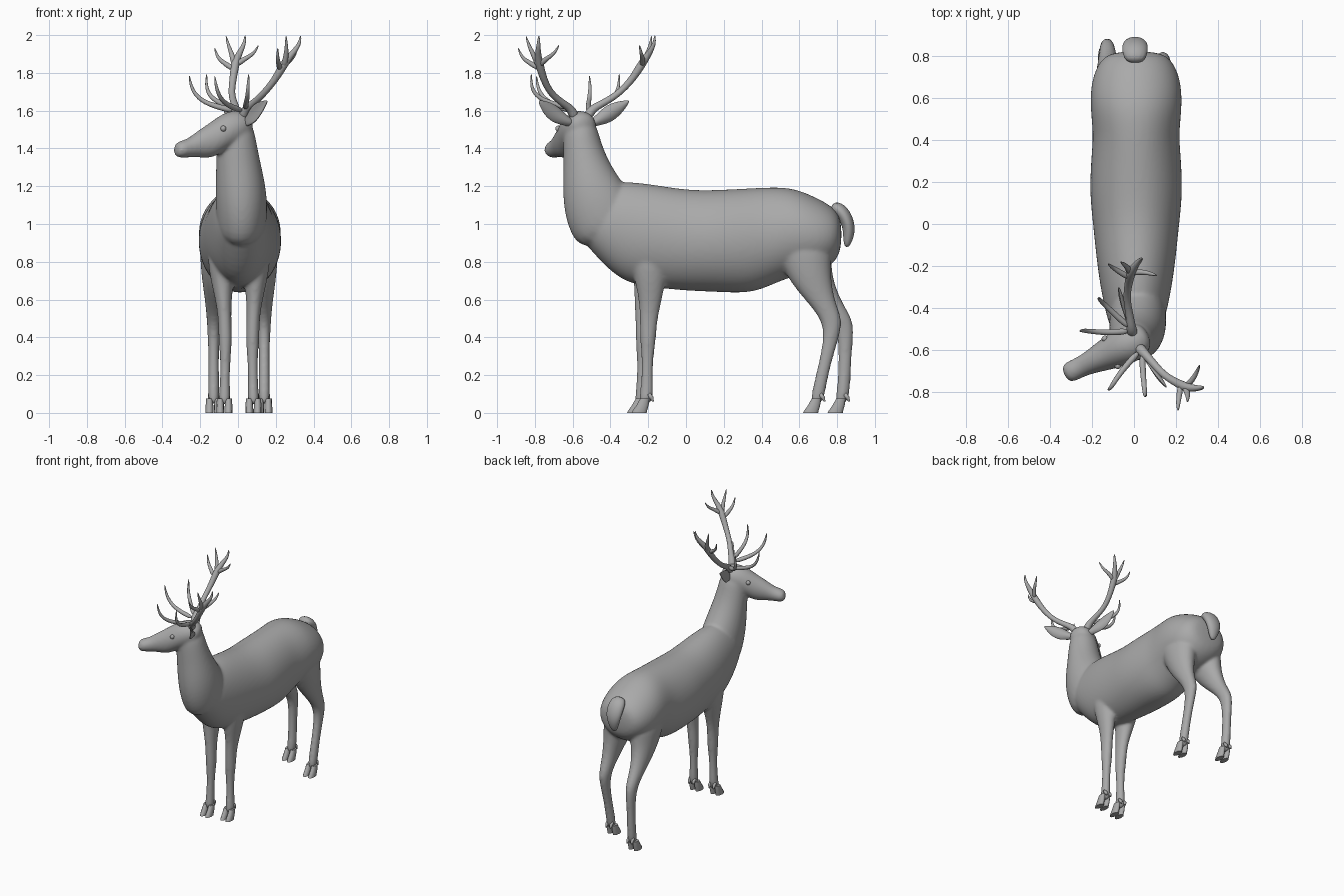
import bpy, bmesh, math
from mathutils import Vector

cube = bpy.data.objects.get("Cube")
if cube:
    bpy.data.objects.remove(cube, do_unlink=True)

grey = bpy.data.materials.new("plain_grey")
grey.use_nodes = True
grey.diffuse_color = (0.4, 0.4, 0.4, 1)
grey.node_tree.nodes["Principled BSDF"].inputs["Base Color"].default_value = grey.diffuse_color

X, Y = Vector((1, 0, 0)), Vector((0, 1, 0))
UP = Vector((0, 0, 1))
# Turned head frame: forward and sideways axes
FWD = Vector((-0.9, -0.43, 0)).normalized()
SIDE = Vector((0.43, -0.9, 0)).normalized()


def head_pos(f, l, z):
    return Vector((0, -0.56, z)) + FWD * f + SIDE * l


def loft(bm, rings, u, v=None, sides=12, cup=0.0):
    """Skin elliptical rings (centre, radius along u, radius along v)."""
    loops = []
    for i, (c, ru, rv) in enumerate(rings):
        t = rings[min(i + 1, len(rings) - 1)][0] - rings[max(i - 1, 0)][0]
        t.normalize()
        a = u if v else (u - t * u.dot(t)).normalized()
        b = v or t.cross(a)
        loop = []
        for k in range(sides):
            ang = math.tau * k / sides
            p = a * ru * math.cos(ang) + b * (rv * math.sin(ang) + cup * ru * math.cos(ang) ** 2)
            loop.append(bm.verts.new(c + p))
        loops.append(loop)
    for p, q in zip(loops, loops[1:]):
        for k in range(sides):
            m = (k + 1) % sides
            bm.faces.new((p[k], p[m], q[m], q[k]))
    bm.faces.new(loops[0][::-1])
    bm.faces.new(loops[-1])


def finish(name, bm, subdiv=2, blend=False):
    bmesh.ops.recalc_face_normals(bm, faces=bm.faces)
    for f in bm.faces:
        f.smooth = subdiv > 0
    mesh = bpy.data.meshes.new(name)
    bm.to_mesh(mesh)
    bm.free()
    mesh.materials.append(grey)
    obj = bpy.data.objects.new(name, mesh)
    bpy.context.collection.objects.link(obj)
    if subdiv:
        obj.modifiers.new("Round", "SUBSURF").levels = subdiv
        obj.modifiers["Round"].render_levels = subdiv
    if blend:
        mod = obj.modifiers.new("Merge", "REMESH")
        mod.mode, mod.voxel_size, mod.use_smooth_shade = "VOXEL", 0.01, True
        mod = obj.modifiers.new("Soften", "SMOOTH")
        mod.factor, mod.iterations = 0.5, 8
    return obj


# Body: torso, neck, head and legs merged into one skin
body = bmesh.new()

# Torso: y, top, bottom, half width
torso = [(-.61, 1.12, .99, .06), (-.5, 1.2, .85, .13), (-.35, 1.235, .69, .165),
         (-.2, 1.22, .66, .19), (0, 1.185, .64, .21), (.15, 1.185, .635, .228),
         (.33, 1.195, .625, .218), (.43, 1.2, .66, .208), (.56, 1.2, .72, .225),
         (.68, 1.15, .73, .22), (.78, 1.095, .78, .18), (.825, 1.03, .86, .11)]
loft(body, [(Vector((.01, y, (t + b) / 2)), w, (t - b) / 2) for y, t, b, w in torso], X, UP, 16)

# Neck: centre, half width, half depth
neck = [(.015, -.38, .92, .13, .19), (.02, -.45, 1.06, .14, .2), (.015, -.5, 1.18, .138, .165),
        (0, -.535, 1.33, .118, .118), (-.01, -.555, 1.45, .106, .1), (-.01, -.56, 1.55, .085, .08)]
loft(body, [(Vector(p[:3]), p[3], p[4]) for p in neck], X, None, 16)

# Head: forward, height, half width, half height
head = [(-.08, 1.53, .06, .05), (0, 1.515, .097, .095), (.08, 1.49, .092, .105),
        (.16, 1.44, .076, .1), (.23, 1.425, .058, .074), (.29, 1.402, .05, .052),
        (.335, 1.395, .054, .048), (.37, 1.39, .04, .035)]
loft(body, [(head_pos(f, 0, z), w, h) for f, z, w, h in head], SIDE, UP)

# Legs: x, y, z, half width, half depth (mirrored, each with its own stride)
front_leg = [(.09, -.19, .88, .09, .12), (.09, -.19, .72, .067, .09), (.082, -.2, .6, .045, .063),
             (.075, -.21, .5, .036, .049), (.072, -.213, .38, .038, .043), (.072, -.216, .3, .029, .033),
             (.074, -.218, .18, .027, .031), (.076, -.22, .1, .032, .038), (.077, -.23, .04, .03, .034)]
hind_leg = [(.1, .6, .95, .11, .19), (.11, .63, .8, .1, .14), (.125, .665, .68, .07, .11),
            (.13, .72, .58, .05, .075), (.132, .775, .49, .04, .058), (.134, .77, .4, .032, .042),
            (.134, .735, .26, .029, .034), (.134, .705, .13, .032, .037), (.134, .69, .04, .03, .035)]


def hind_shift(s, z):
    return 0.0 if s > 0 else 0.13 * min(1, max(0, (0.75 - z) / 0.6))


def front_shift(s, z):
    return (0.012 if s > 0 else -0.012) * (z < 0.7)


feet = []
for label, path, shift in (("front", front_leg, front_shift), ("hind", hind_leg, hind_shift)):
    for s, side in ((1, "left"), (-1, "right")):
        rings = [(Vector((s * x + .005, y + shift(s, z), z)), rx, ry) for x, y, z, rx, ry in path]
        loft(body, rings, X, Y)
        feet.append((f"{side}_{label}_hoof", rings[-1][0]))
finish("body", body, 2, True)

# Cloven hooves with dewclaws
for name, c in feet:
    bm = bmesh.new()
    for d in (-1, 1):
        base = Vector((c.x + d * .018, c.y, 0))
        toe = [(0, .075, .018, .026), (-.012, .04, .02, .034), (-.026, .012, .021, .04), (-.03, 0, .021, .042)]
        loft(bm, [(base + Vector((d * .004, y, z)), rx, ry) for y, z, rx, ry in toe], X, Y, 10)
        claw = [(.02, .1, .012), (.036, .08, .012), (.044, .06, .005)]
        loft(bm, [(base + Vector((0, y, z)), r, r) for y, z, r in claw], X, None, 6)
    obj = finish(name, bm, 0)
    for p in obj.data.polygons:
        p.use_smooth = abs(p.normal.z) < 0.9

# Tail
bm = bmesh.new()
tail = [(.77, 1.1, .045, .03), (.825, 1.07, .066, .042), (.862, 1.0, .062, .036),
        (.862, .94, .045, .032), (.85, .875, .018, .014)]
loft(bm, [(Vector((.005, y, z)), w, d) for y, z, w, d in tail], X)
finish("tail", bm)

# Antlers: forward, sideways, height, radius
beam = [(-.01, .035, 1.56, .032), (-.015, .06, 1.61, .025), (-.035, .12, 1.64, .02), (-.055, .2, 1.69, .019),
        (-.095, .26, 1.765, .02), (-.125, .3, 1.845, .026), (-.16, .325, 1.9, .018),
        (-.2, .34, 1.95, .011), (-.205, .34, 2.0, .004)]
brow_tine = [(0, .055, 1.6, .018), (.08, .085, 1.62, .016), (.155, .125, 1.65, .013),
             (.2, .155, 1.71, .011), (.212, .155, 1.79, .003)]
second_tine = [(-.01, .07, 1.615, .018), (.025, .15, 1.635, .015), (.052, .225, 1.67, .013),
               (.065, .258, 1.72, .01), (.06, .258, 1.8, .003)]
outer_tine = [(-.11, .285, 1.82, .018), (-.08, .33, 1.85, .014), (-.055, .37, 1.88, .01), (-.048, .388, 1.935, .003)]
crown_tine = [(-.125, .3, 1.83, .02), (-.125, .33, 1.89, .015), (-.115, .355, 1.94, .01), (-.105, .37, 2.0, .003)]
back_tine = [(-.13, .3, 1.84, .018), (-.175, .285, 1.875, .014), (-.215, .255, 1.9, .01), (-.235, .235, 1.95, .003)]
# Ear: forward, sideways, height, half width, half thickness
ear = [(-.02, .05, 1.53, .02, .018), (-.025, .1, 1.55, .03, .018), (-.03, .145, 1.575, .046, .013),
       (-.036, .195, 1.607, .042, .01), (-.042, .235, 1.632, .024, .007), (-.046, .265, 1.652, .005, .004)]
for s, side in ((1, "left"), (-1, "right")):
    bm = bmesh.new()
    for branch in (beam, brow_tine, second_tine, outer_tine, crown_tine, back_tine):
        rings = [(head_pos(f, s * l, z), r, r) for f, l, z, r in branch]
        loft(bm, rings, SIDE if branch is brow_tine else FWD, None, 8)
    finish(side + "_antler", bm)
    bm = bmesh.new()
    loft(bm, [(head_pos(f, s * l, z), w, t) for f, l, z, w, t in ear], UP, None, 12, s * .35)
    finish(side + "_ear", bm)
    # Eye set into the side of the head
    bm = bmesh.new()
    bmesh.ops.create_uvsphere(bm, u_segments=12, v_segments=8, radius=.016)
    bmesh.ops.translate(bm, verts=bm.verts, vec=head_pos(.12, s * .072, 1.505))
    finish(side + "_eye", bm, 1)
